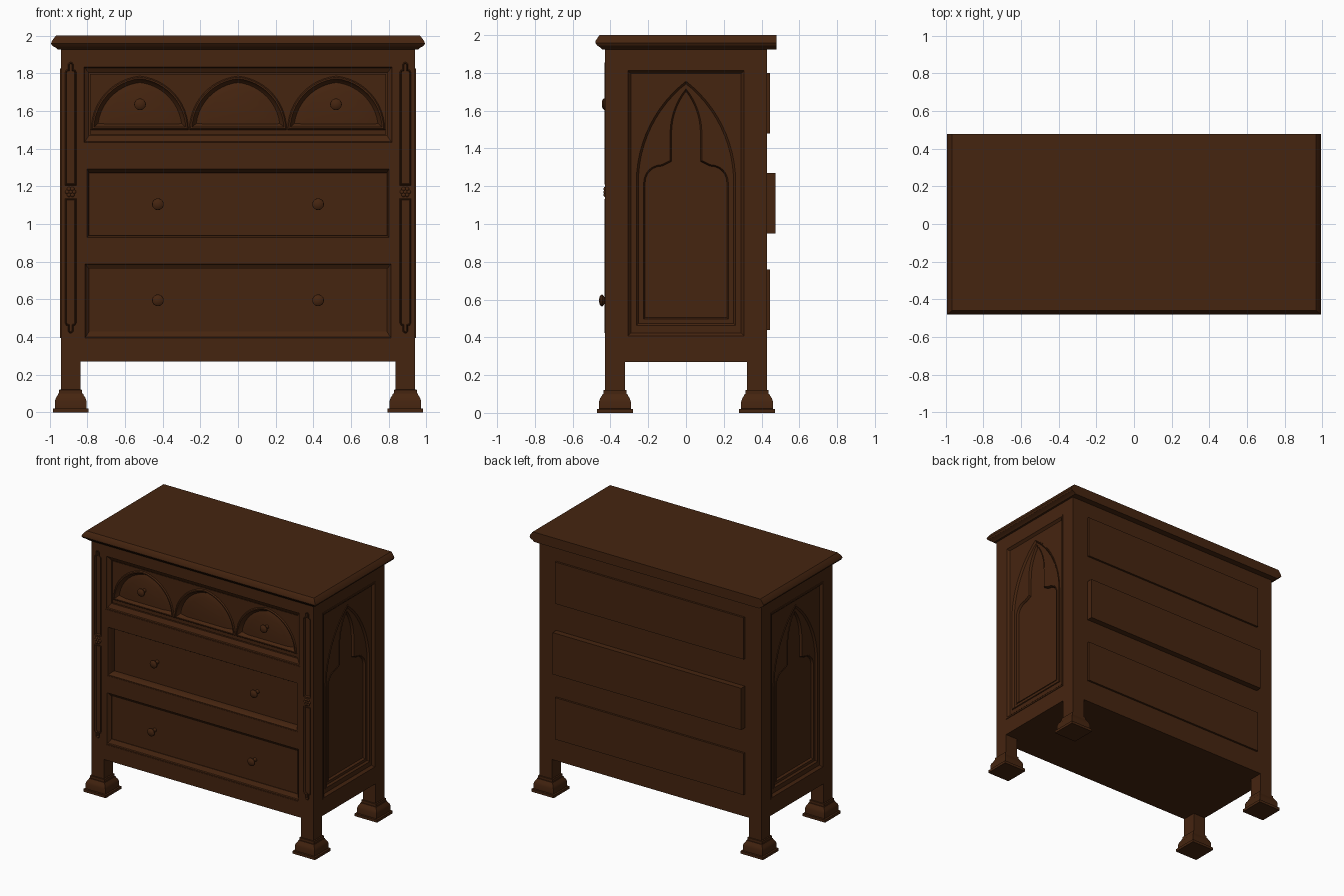
import bpy, bmesh, math
from mathutils import Vector
from mathutils.geometry import tessellate_polygon

if "Cube" in bpy.data.objects:
    bpy.data.objects.remove(bpy.data.objects["Cube"])

wood = bpy.data.materials.new("dark_brown_wood")
wood.diffuse_color = (0.06, 0.018, 0.005, 1)
wood.use_nodes = True
wood.node_tree.nodes["Principled BSDF"].inputs["Base Color"].default_value = wood.diffuse_color


def finish(name, bm):
    bmesh.ops.recalc_face_normals(bm, faces=bm.faces)
    me = bpy.data.meshes.new(name)
    bm.to_mesh(me)
    bm.free()
    me.materials.append(wood)
    ob = bpy.data.objects.new(name, me)
    bpy.context.collection.objects.link(ob)
    return ob


# Maps from flat (u, v) plus depth to 3D
def front(u, v, d): return (u, d, v)
def level(u, v, d): return (u, v, d)
def side(s): return lambda u, v, d: (s * d, u, v)


def loft(name, loops, to, ring=False):
    """Bridge (outline, depth) loops; cap the ends, or close into a ring."""
    bm = bmesh.new()
    rows = [[bm.verts.new(to(u, v, d)) for u, v in pts] for pts, d in loops]
    pairs = list(zip(rows, rows[1:])) + ([(rows[-1], rows[0])] if ring else [])
    for a, b in pairs:
        for i in range(len(a)):
            j = (i + 1) % len(a)
            bm.faces.new((a[i], a[j], b[j], b[i]))
    if not ring:
        bm.faces.new(rows[0])
        bm.faces.new(rows[-1])
    return finish(name, bm)


def plate(name, outlines, d0, d1, to):
    """Flat plate; first outline is the edge, the others are holes."""
    bm = bmesh.new()
    tris = tessellate_polygon([[Vector((u, v, 0)) for u, v in o] for o in outlines])
    rows = []
    for d in (d0, d1):
        vs = [bm.verts.new(to(u, v, d)) for o in outlines for u, v in o]
        for t in tris:
            bm.faces.new([vs[i] for i in t])
        rows.append(vs)
    k = 0
    for o in outlines:
        n = len(o)
        for i in range(n):
            a, b = k + i, k + (i + 1) % n
            bm.faces.new((rows[0][a], rows[0][b], rows[1][b], rows[1][a]))
        k += n
    return finish(name, bm)


def rect(x0, x1, y0, y1):
    return [(x1, y0), (x1, y1), (x0, y1), (x0, y0)]


def box(name, x0, x1, y0, y1, z0, z1):
    return loft(name, [(rect(x0, x1, y0, y1), z) for z in (z0, z1)], level)


def mirror(half, cx=0.0):
    """Right half (bottom to apex) -> full outline, counter-clockwise."""
    left = [(-u, v) for u, v in reversed(half) if u > 1e-6]
    return [(cx + u, v) for u, v in half + left]


def arc(w, zs, za, n=12):
    h = za - zs
    r = (w * w + h * h) / (2 * w)
    end = math.atan2(h, r - w)
    pts = [(w - r + r * math.cos(end * i / n), zs + r * math.sin(end * i / n)) for i in range(n)]
    return pts + [(0.0, za)]


def inset(pts, t):
    out, n = [], len(pts)
    for i in range(n):
        p0, p, p1 = (Vector(pts[(i + k) % n]) for k in (-1, 0, 1))
        a, b = (p - p0).normalized(), (p1 - p).normalized()
        na, nb = Vector((-a.y, a.x)), Vector((-b.y, b.x))
        m = na + nb
        out.append(tuple(p + m * (t / max(0.35, 1 + na.dot(nb)))))
    return out


def knob(name, x, y, z):
    prof = [(0.018, 0.01), (0.013, -0.01), (0.012, -0.03), (0.024, -0.036),
            (0.031, -0.043), (0.030, -0.050), (0.020, -0.057), (0.006, -0.060)]
    circ = [(math.cos(math.tau * i / 20), math.sin(math.tau * i / 20)) for i in range(20)]
    loft(name, [([(x + r * u, z + r * v) for u, v in circ], y + d) for r, d in prof], front)


# Top slab with moulded front and side edges, flush back
slab = [(0.955, 0.445, 1.925), (0.965, 0.455, 1.935), (0.985, 0.470, 1.945),
        (0.992, 0.480, 1.958), (0.988, 0.478, 1.97), (0.970, 0.462, 1.995), (0.965, 0.458, 2.0)]
loft("top_slab", [(rect(-x, x, -y, 0.478), z) for x, y, z in slab], level)

# Carcass and back board
box("carcass", -0.90, 0.90, -0.36, 0.425, 0.27, 1.93)
box("back_board", -0.84, 0.84, 0.40, 0.43, 0.27, 1.93)

# Corner posts and stepped feet
foot = [(0.095, 0), (0.095, 0.02), (0.084, 0.022), (0.084, 0.06), (0.078, 0.078),
        (0.068, 0.092), (0.066, 0.10), (0.061, 0.10), (0.061, 0.12), (0.05, 0.122)]
for sx in (-1, 1):
    for sy in (-1, 1):
        cx, cy = sx * 0.888, sy * 0.376
        loft("foot", [(rect(cx - r, cx + r, cy - r, cy + r), z) for r, z in foot], level)
        yo = 0.418 if sy < 0 else 0.43
        box("corner_post", *sorted((sx * 0.836, sx * 0.94)), *sorted((sy * 0.322, sy * yo)), 0.10, 1.93)

# Front frame with drawer openings and tracery grooves in the posts
drawers = [("bottom", 0.82, 0.388, 0.795, 0.43, 0.76, 0.0),
           ("middle", 0.81, 0.92, 1.30, 0.94, 1.27, 0.03),
           ("top", 0.825, 1.425, 1.84, 1.47, 1.80, 0.0)]
edge = [(-0.94, 0.1), (-0.836, 0.1), (-0.836, 0.27), (0.836, 0.27),
        (0.836, 0.1), (0.94, 0.1), (0.94, 1.93), (-0.94, 1.93)]
holes = [rect(-w, w, a, b) for _, w, a, b, *_ in drawers]
for sx in (-1, 1):
    for z0, s in ((1.86, -1), (0.42, 1)):
        end = 1.17 - s * 0.035
        half = [(0.03, end), (0.03, z0 + s * 0.055), (0.024, z0 + s * 0.042), (0.015, z0 + s * 0.04),
                (0.015, z0 + s * 0.012), (0.008, z0 + s * 0.003), (0.0, z0)]
        g = mirror(half, sx * 0.888)
        g = g if s < 0 else g[::-1]
        holes.append(g)
        loft("post_bead", [(g, -0.425), (inset(g, 0.005), -0.432), (inset(g, 0.009), -0.417), (g, -0.417)],
             front, ring=True)
    # Rosette between the two grooves
    for i in range(7):
        bm = bmesh.new()
        bmesh.ops.create_icosphere(bm, subdivisions=2, radius=1)
        r, a = (0.018 if i else 0), i * math.tau / 6
        for v in bm.verts:
            v.co = (sx * 0.888 + r * math.cos(a) + v.co.x * 0.012, -0.428 + v.co.y * 0.009,
                    1.17 + r * math.sin(a) + v.co.z * 0.012)
        finish("post_rosette", bm)
plate("front_frame", [edge] + holes, -0.43, -0.35, front)

# Drawers: moulded surround, sunken face, box showing at the back
for name, w, a, b, ia, ib, push in drawers:
    o, face = rect(-w, w, a, b), -0.40 + push
    floor = -0.375 if name == "top" else face
    inner = rect(-0.79, 0.79, ia, ib)
    loft(name + "_drawer_front", [
        (o, -0.355), (o, -0.428), (inset(o, 0.008), -0.428), (inset(o, 0.012), -0.42),
        (inner, -0.405 + push / 2), (inner, floor)], front)
    zb = {"bottom": 0.44, "middle": 0.95, "top": 1.48}[name]
    box(name + "_drawer_back", -0.80, 0.80, 0.40, 0.445 + push, zb, zb + 0.32)
    kx, kz = {"bottom": (0.425, 0.595), "middle": (0.425, 1.105), "top": (0.52, 1.635)}[name]
    for sx in (-1, 1):
        knob(name + "_drawer_knob", sx * kx, face + (0.014 if name == "top" else 0), kz)

# Three scooped arches on the top drawer
arches = [mirror(arc(0.258, 1.50, 1.785), cx) for cx in (-0.521, 0, 0.521)]
plate("arched_drawer_face", [rect(-0.785, 0.785, 1.475, 1.795)] + arches, -0.40, -0.37, front)
for p, cx in zip(arches, (-0.521, 0, 0.521)):
    core = [(cx + (u - cx) * 0.62, 1.53 + (v - 1.50) * 0.66) for u, v in p]
    loft("arch_scoop", [(p, -0.37), (p, -0.40), (inset(p, 0.006), -0.408), (inset(p, 0.014), -0.408),
                        (inset(p, 0.024), -0.388), (inset(p, 0.034), -0.378), (core, -0.390)], front)

# Side panels: frame, raised rim, pointed arch and trefoil tracery
lancet = mirror([(0.27, 0.455)] + arc(0.27, 1.22, 1.765))
lobe = [(0.13 + 0.10 * math.cos(math.pi / 2 * i / 6), 1.22 + 0.10 * math.sin(math.pi / 2 * i / 6)) for i in range(7)]
trefoil = mirror([(0.23, 0.49)] + lobe + [(0.09, 1.34)] + arc(0.09, 1.48, 1.725))
for s in (-1, 1):
    to = side(s)
    o = rect(-0.32, 0.32, 0.395, 1.825)
    plate("side_frame", [rect(-0.325, 0.325, 0.27, 1.93), o], 0.94, 0.89, to)
    loft("side_rim", [(o, 0.90), (o, 0.945), (inset(o, 0.012), 0.945), (inset(o, 0.018), 0.937),
                      (inset(o, 0.03), 0.925), (inset(o, 0.03), 0.90)], to, ring=True)
    plate("side_panel", [inset(o, 0.028), lancet], 0.928, 0.90, to)
    loft("side_arch_moulding", [(lancet, 0.90), (lancet, 0.933), (inset(lancet, 0.007), 0.933),
                                (inset(lancet, 0.018), 0.920), (inset(lancet, 0.018), 0.90)], to, ring=True)
    plate("side_tracery", [inset(lancet, 0.016), trefoil], 0.920, 0.895, to)
    loft("trefoil_moulding", [(trefoil, 0.895), (trefoil, 0.924), (inset(trefoil, 0.006), 0.924),
                              (inset(trefoil, 0.014), 0.908), (inset(trefoil, 0.014), 0.895)], to, ring=True)
    plate("side_inner_panel", [inset(trefoil, 0.003)], 0.908, 0.89, to)

# Smooth shading with sharp edges kept
for ob in bpy.context.collection.objects:
    ob.select_set(True)
    bpy.context.view_layer.objects.active = ob
bpy.ops.object.shade_smooth_by_angle(angle=math.radians(30))
